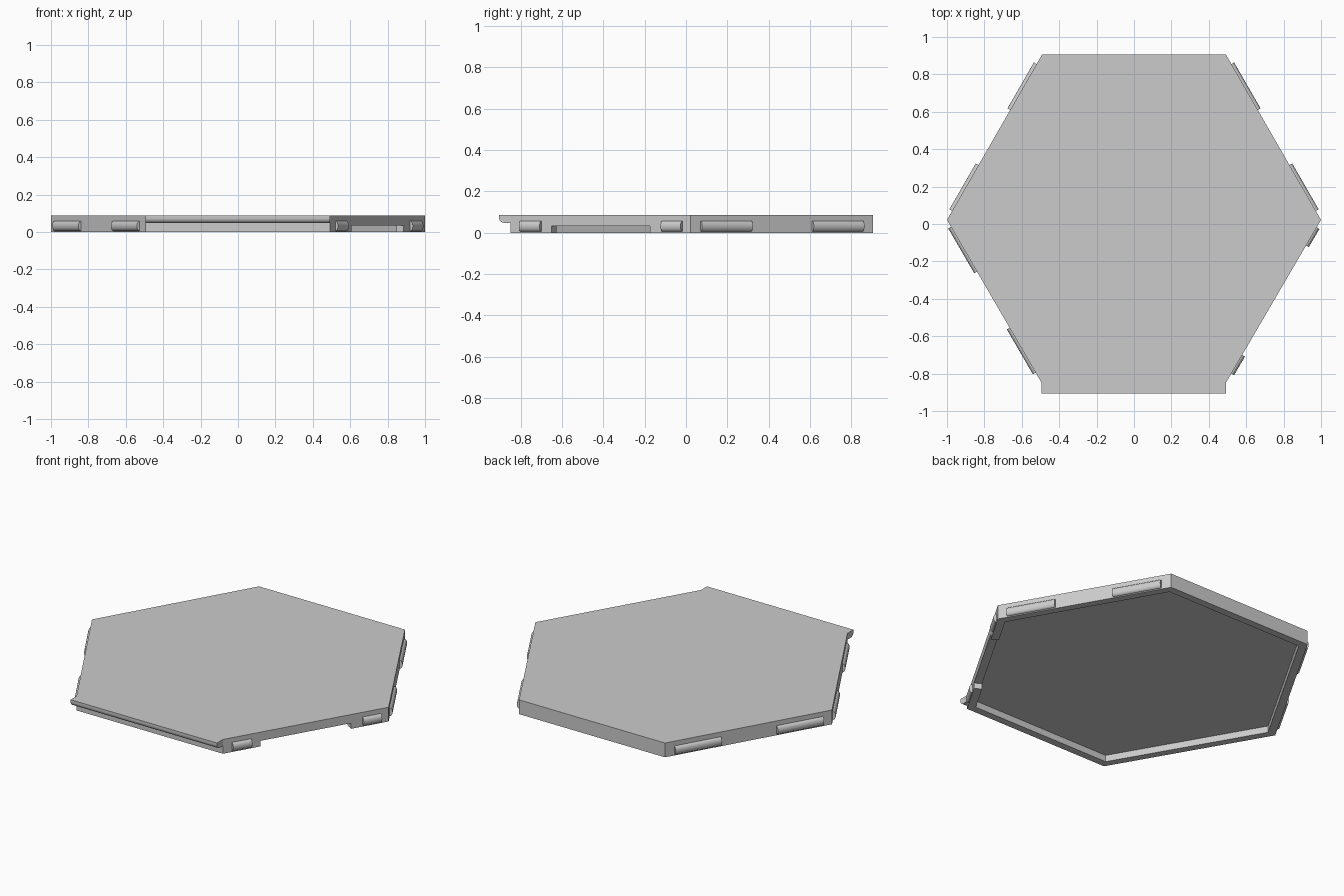
import bpy, bmesh, math
from mathutils import Vector

if "Cube" in bpy.data.objects:
    bpy.data.objects.remove(bpy.data.objects["Cube"], do_unlink=True)

HEIGHT = 0.087
WALL = 0.045
CAVITY = 0.04

grey = bpy.data.materials.new("light grey")
grey.use_nodes = True
grey.diffuse_color = (0.6, 0.6, 0.6, 1)
grey.node_tree.nodes["Principled BSDF"].inputs["Base Color"].default_value = (0.6, 0.6, 0.6, 1)

# Hexagon corners, counter-clockwise from the model's left
left, back_left, back_right = Vector((1, 0.022, 0)), Vector((0.492, 0.905, 0)), Vector((-0.492, 0.905, 0))
right, front_right, front_left = Vector((-1, 0.022, 0)), Vector((-0.495, -0.848, 0)), Vector((0.492, -0.848, 0))
corners = [left, back_left, back_right, right, front_right, front_left]


def finish(name, bm, smooth=False):
    bmesh.ops.recalc_face_normals(bm, faces=bm.faces)
    mesh = bpy.data.meshes.new(name)
    bm.to_mesh(mesh)
    bm.free()
    mesh.materials.append(grey)
    obj = bpy.data.objects.new(name, mesh)
    bpy.context.collection.objects.link(obj)
    bpy.ops.object.select_all(action='DESELECT')
    obj.select_set(True)
    bpy.context.view_layer.objects.active = obj
    if smooth:
        bpy.ops.object.shade_smooth_by_angle(angle=math.radians(35))
    return obj


def prism(bm, lower, upper):
    """Closed solid between two matching loops of points."""
    low = [bm.verts.new(p) for p in lower]
    high = [bm.verts.new(p) for p in upper]
    base = bm.faces.new(low[::-1])
    bm.faces.new(high)
    for i in range(len(low)):
        j = (i + 1) % len(low)
        bm.faces.new((low[i], low[j], high[j], high[i]))
    bmesh.ops.recalc_face_normals(bm, faces=bm.faces)
    bm.normal_update()
    return base


def extrude_along(name, profile, start, end, smooth=True):
    """Sweep an (outward, height) profile along a wall that runs counter-clockwise."""
    run = (end - start).normalized()
    out = Vector((run.y, -run.x, 0))
    section = [out * o + Vector((0, 0, z)) for o, z in profile]
    bm = bmesh.new()
    prism(bm, [start + p for p in section], [end + p for p in section])
    return finish(name, bm, smooth)


def at_y(a, b, y):
    return a.lerp(b, (y - a.y) / (b.y - a.y))


# Hexagonal lid with a shallow hollow underneath
bm = bmesh.new()
bottom = prism(bm, corners, [c + Vector((0, 0, HEIGHT)) for c in corners])
bmesh.ops.inset_region(bm, faces=[bottom], thickness=WALL, use_even_offset=True, use_boundary=True)
hollow = bmesh.ops.extrude_discrete_faces(bm, faces=[bottom])["faces"][0]
bmesh.ops.translate(bm, verts=hollow.verts[:], vec=(0, 0, CAVITY))
lid = finish("hexagonal_lid", bm)

# Notch through the rim on the front left wall
notch = [(0.05, -0.05), (0.05, 0.034), (-0.07, 0.034), (-0.07, -0.05)]
cutter = extrude_along("notch_cutter", notch, at_y(front_left, left, -0.65), at_y(front_left, left, -0.175), False)
cutter.hide_render = True
cut = lid.modifiers.new("notch", 'BOOLEAN')
cut.operation = 'DIFFERENCE'
cut.solver = 'EXACT'
cut.object = cutter
bpy.context.view_layer.objects.active = lid
bpy.ops.object.modifier_apply(modifier=cut.name)
bpy.data.objects.remove(cutter, do_unlink=True)

# Front lip with a rounded lower edge
lip = [(0, HEIGHT), (0.057, HEIGHT), (0.057, 0.074)]
for i in range(1, 9):
    a = math.radians(90 * i / 8)
    lip.append((0.031 + 0.026 * math.cos(a), 0.074 - 0.026 * math.sin(a)))
lip.append((0, 0.048))
extrude_along("front_lip", lip, front_right, front_left)

# Rounded snap ridges on the four slanted walls
ridge = [(-0.004, 0.006)]
for i in range(13):
    a = math.pi * (i / 12 - 0.5)
    ridge.append((0.017 * math.cos(a), 0.032 + 0.026 * math.sin(a)))
ridge.append((-0.004, 0.058))
walls = {
    "back_left": (left, back_left, [(0.07, 0.315), (0.61, 0.855)]),
    "back_right": (back_right, right, [(0.855, 0.61), (0.315, 0.07)]),
    "front_right": (right, front_right, [(-0.015, -0.255), (-0.555, -0.795)]),
    "front_left": (front_left, left, [(-0.8, -0.7), (-0.115, -0.018)]),
}
for side, (a, b, spans) in walls.items():
    for n, (y0, y1) in enumerate(spans, 1):
        extrude_along(f"{side}_ridge_{n}", ridge, at_y(a, b, y0), at_y(a, b, y1))
